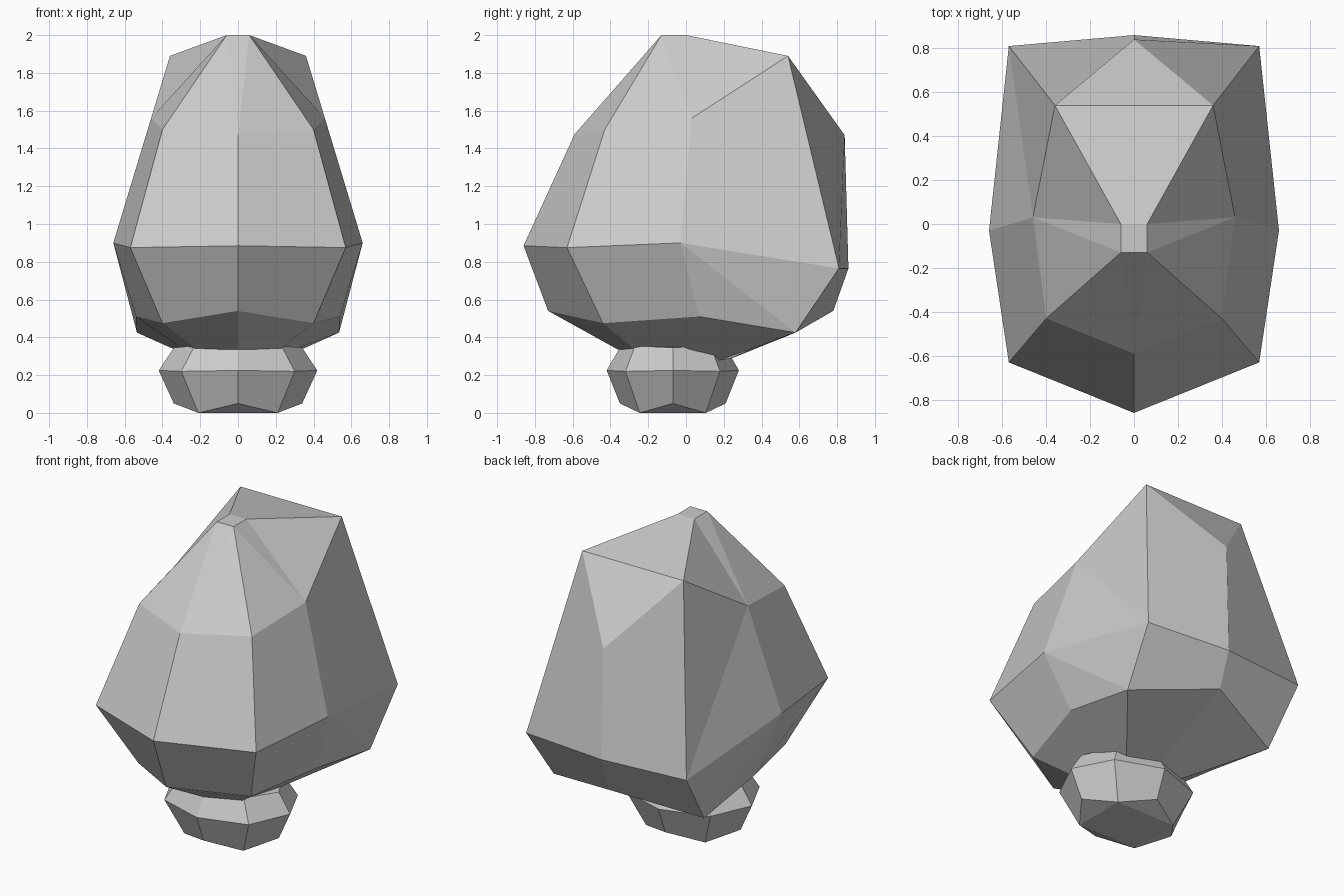
import bpy

if "Cube" in bpy.data.objects:
    bpy.data.objects.remove(bpy.data.objects["Cube"])


def ring(half):
    """Mirror a front-to-back half outline (first and last on x = 0) into 8 points."""
    return half + [(-x, y, z) for x, y, z in half[-2:0:-1]]


def bands(rings, splits):
    """Quads between 8-point rings; splits maps (band, segment) to a diagonal."""
    faces = []
    for b in range(len(rings) - 1):
        for i in range(8):
            j = (i + 1) % 8
            a0, a1, c1, c0 = b * 8 + i, b * 8 + j, b * 8 + 8 + j, b * 8 + 8 + i
            half_seg = i if i < 4 else 7 - i
            diag = splits.get((b, half_seg))
            if diag and i >= 4:
                diag = "/" if diag == "\\" else "\\"
            if diag == "/":        # lower start to upper end
                faces += [(a0, a1, c1), (a0, c1, c0)]
            elif diag == "\\":     # lower end to upper start
                faces += [(a0, a1, c0), (a1, c1, c0)]
            else:
                faces.append((a0, a1, c1, c0))
    return faces


def build(name, verts, faces):
    mesh = bpy.data.meshes.new(name)
    mesh.from_pydata(verts, [], faces)
    mesh.update()
    obj = bpy.data.objects.new(name, mesh)
    bpy.context.collection.objects.link(obj)


# Faceted bulb: rings listed front, front corner, side, back corner, back
bulb_rings = [
    ring([(0, -.36, .335), (.22, -.27, .335), (.28, -.03, .33), (.2, .17, .275), (0, .22, .28)]),
    ring([(0, -.73, .54), (.4, -.44, .475), (.54, .07, .51), (.535, .58, .425), (0, .78, .54)]),
    ring([(0, -.86, .885), (.57, -.63, .875), (.66, -.03, .9), (.57, .81, .765), (0, .86, .765)]),
    ring([(0, -.59, 1.475), (.4, -.43, 1.5), (.46, .03, 1.56), (.36, .54, 1.89), (0, .84, 1.47)]),
]
verts = [v for r in bulb_rings for v in r]
faces = bands(bulb_rings, {(1, 2): "\\", (2, 2): "\\"})
faces.append(tuple(range(7, -1, -1)))
u, t = 24, 32   # start of upper ring and of the small top square
verts += [(.06, -.13, 2), (.06, 0, 2), (-.06, 0, 2), (-.06, -.13, 2)]
fr, br, bl, fl = range(t, t + 4)
faces += [
    (fr, br, bl, fl),
    (fl, u, fr),
    (u, u + 1, fr), (u + 1, u + 2, fr), (u + 2, br, fr), (u + 2, u + 3, br),
    (u + 7, u, fl), (u + 6, u + 7, fl), (fl, bl, u + 6), (u + 5, u + 6, bl),
    (br, u + 3, u + 5, bl),
    (u + 3, u + 4, u + 5),
]
build("bulb", verts, faces)


# Eight-sided foot under the bulb
def foot_ring(rx, ry, cx, cy, z_axis, z_corner):
    y = -.07
    return ring([(0, y - ry, z_axis), (cx, y - cy, z_corner), (rx, y, z_axis),
                 (cx, y + cy, z_corner), (0, y + ry, z_axis)])


foot_rings = [
    foot_ring(.34, .28, .21, .175, .05, 0),
    foot_ring(.42, .35, .3, .25, .225, .22),
    foot_ring(.34, .28, .23, .2, .345, .355),
]
verts = [v for r in foot_rings for v in r]
faces = bands(foot_rings, {})
faces += [(7, 5, 3, 1), (1, 0, 7), (3, 2, 1), (5, 4, 3), (7, 6, 5)]
faces.append(tuple(range(16, 24)))
build("foot", verts, faces)
